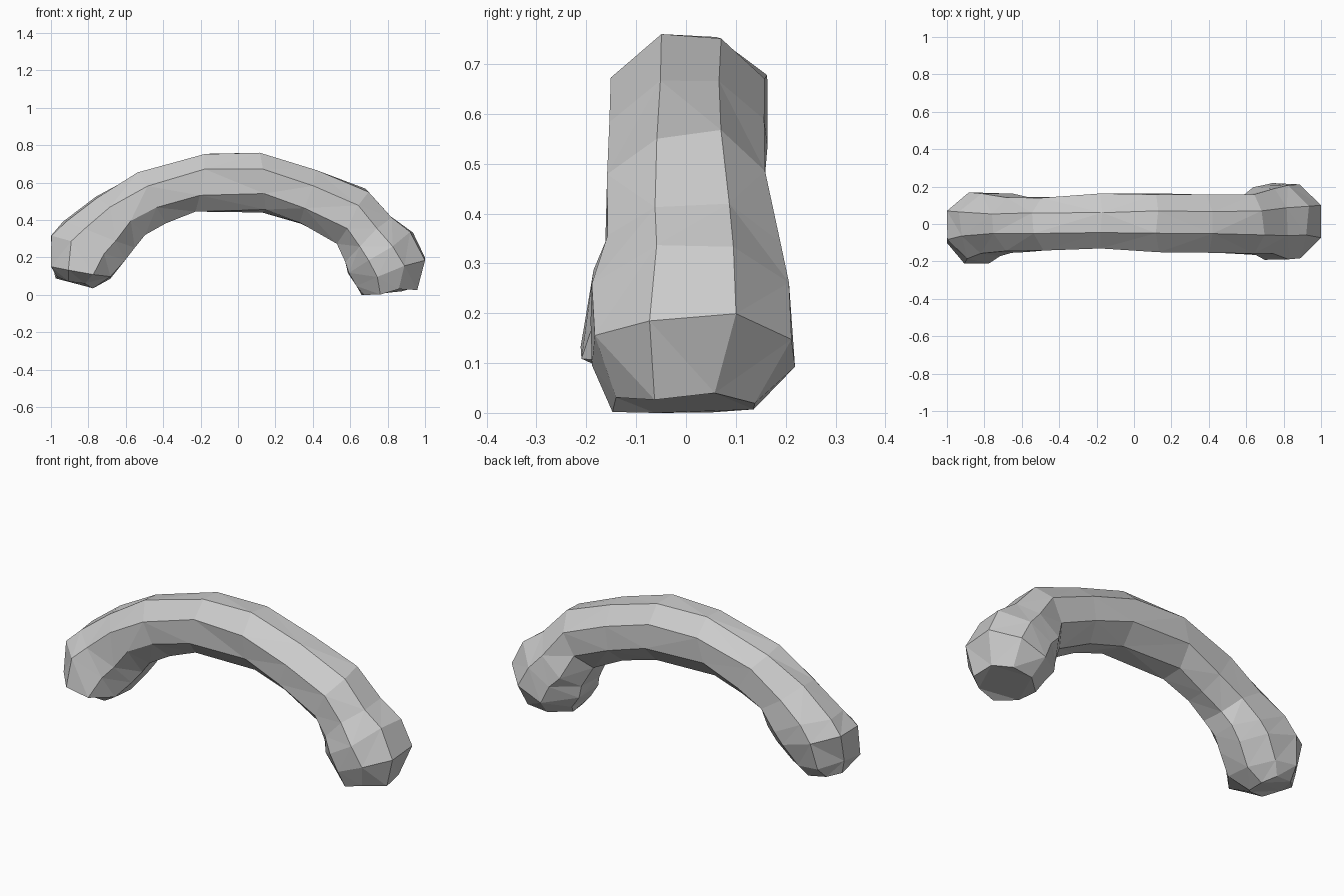
import bpy, bmesh, math, random
from mathutils import Vector

if "Cube" in bpy.data.objects:
    bpy.data.objects.remove(bpy.data.objects["Cube"])

random.seed(4)
SIDES = 8

# Stations along the arch: outer x, z, inner x, z, front y, back y
stations = [
    (-0.97, 0.09, -0.77, 0.04, -0.11, 0.09),
    (-1.00, 0.16, -0.69, 0.09, -0.21, 0.14),
    (-1.00, 0.32, -0.60, 0.19, -0.18, 0.17),
    (-0.93, 0.40, -0.55, 0.25, -0.15, 0.155),
    (-0.75, 0.52, -0.50, 0.33, -0.145, 0.145),
    (-0.54, 0.65, -0.38, 0.39, -0.14, 0.145),
    (-0.17, 0.76, -0.23, 0.45, -0.14, 0.155),
    (0.12, 0.76, 0.14, 0.45, -0.145, 0.155),
    (0.42, 0.675, 0.34, 0.38, -0.15, 0.155),
    (0.69, 0.56, 0.53, 0.28, -0.155, 0.16),
    (0.82, 0.42, 0.57, 0.18, -0.165, 0.19),
    (0.93, 0.33, 0.59, 0.12, -0.185, 0.215),
    (1.00, 0.19, 0.63, 0.045, -0.185, 0.21),
    (0.95, 0.03, 0.67, 0.00, -0.15, 0.14),
]


def ring(bm, ox, oz, ix, iz, front, back):
    """Octagonal section with flats on the outer, inner, front and back."""
    outer, inner = Vector((ox, 0, oz)), Vector((ix, 0, iz))
    mid, half = (outer + inner) / 2, (outer - inner) / 2
    yc, yh = (front + back) / 2, (back - front) / 2
    r = 1 / math.cos(math.pi / SIDES)
    verts = []
    for k in range(SIDES):
        a = 2 * math.pi * (k + 0.5) / SIDES
        p = mid + half * (r * math.cos(a))
        p.y = yc + yh * r * math.sin(a)
        # slight hand-cut unevenness
        p += Vector([random.uniform(-0.01, 0.01) for _ in range(3)])
        p.x = max(-1, min(1, p.x))
        p.z = max(0, min(0.76, p.z))
        verts.append(bm.verts.new(p))
    return verts


# Arched handle with swollen ends
bm = bmesh.new()
rings = [ring(bm, *s) for s in stations]
for a, b in zip(rings, rings[1:]):
    for k in range(SIDES):
        n = (k + 1) % SIDES
        bm.faces.new((a[k], a[n], b[n], b[k]))
bm.faces.new(rings[0])
bm.faces.new(rings[-1])
bmesh.ops.triangulate(bm, faces=bm.faces[:])
bmesh.ops.recalc_face_normals(bm, faces=bm.faces[:])

mesh = bpy.data.meshes.new("arched_handle")
bm.to_mesh(mesh)
bm.free()
bpy.context.collection.objects.link(bpy.data.objects.new("arched_handle", mesh))
